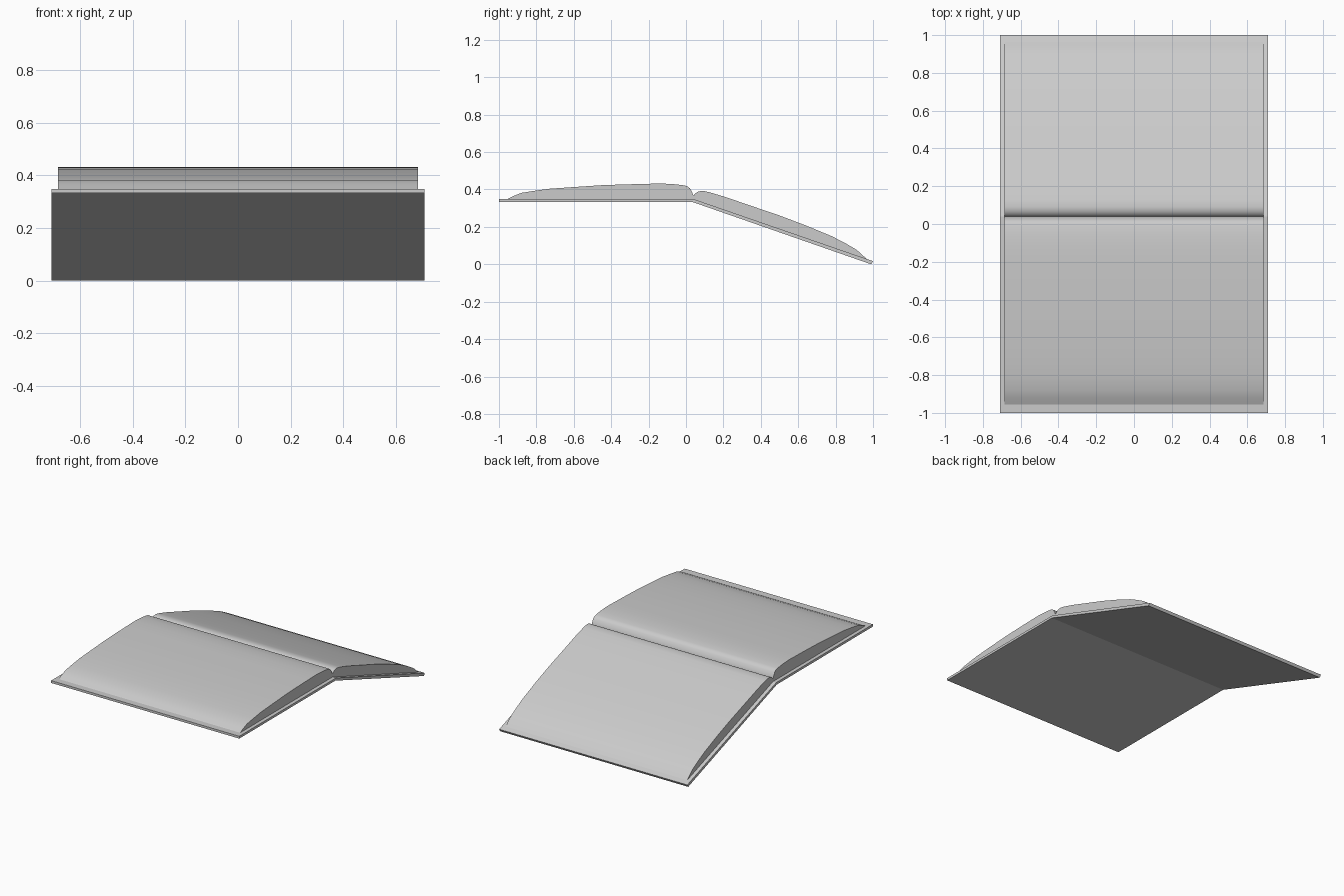
import bpy, bmesh, math

if "Cube" in bpy.data.objects:
    bpy.data.objects.remove(bpy.data.objects["Cube"])


def extrude_x(name, profile, half_width, smooth=False):
    """Solid made by sweeping a closed (y, z) profile across x."""
    bm = bmesh.new()
    verts = [bm.verts.new((-half_width, y, z)) for y, z in profile]
    face = bm.faces.new(verts)
    ext = bmesh.ops.extrude_face_region(bm, geom=[face])
    moved = [g for g in ext["geom"] if isinstance(g, bmesh.types.BMVert)]
    bmesh.ops.translate(bm, verts=moved, vec=(2 * half_width, 0, 0))
    bmesh.ops.recalc_face_normals(bm, faces=bm.faces)
    mesh = bpy.data.meshes.new(name)
    bm.to_mesh(mesh)
    bm.free()
    obj = bpy.data.objects.new(name, mesh)
    bpy.context.collection.objects.link(obj)
    if smooth:
        bpy.ops.object.select_all(action='DESELECT')
        obj.select_set(True)
        bpy.context.view_layer.objects.active = obj
        bpy.ops.object.shade_smooth_by_angle(angle=math.radians(40))
    return obj


# Thin cover, folded along the spine
extrude_x("cover", [(-1, 0.333), (0.035, 0.333), (0.99, 0.0), (1, 0.017),
                    (0.04, 0.349), (-1, 0.349)], 0.71)

# Flat-lying page block, rounded into the gutter
extrude_x("front_pages", [
    (0.04, 0.349), (0.04, 0.367), (0.033, 0.385), (0.022, 0.405),
    (0.01, 0.416), (-0.01, 0.422), (-0.06, 0.428), (-0.13, 0.432),
    (-0.22, 0.43), (-0.33, 0.427), (-0.45, 0.423), (-0.6, 0.413),
    (-0.73, 0.404), (-0.81, 0.393), (-0.88, 0.382), (-0.92, 0.366),
    (-0.955, 0.349)], 0.685, True)

# Sloping page block
extrude_x("back_pages", [
    (0.04, 0.349), (0.04, 0.367), (0.05, 0.379), (0.066, 0.389),
    (0.09, 0.393), (0.13, 0.384), (0.21, 0.36), (0.35, 0.312),
    (0.5, 0.261), (0.64, 0.208), (0.78, 0.15), (0.85, 0.114),
    (0.91, 0.079), (0.94, 0.053), (0.965, 0.029)], 0.685, True)
